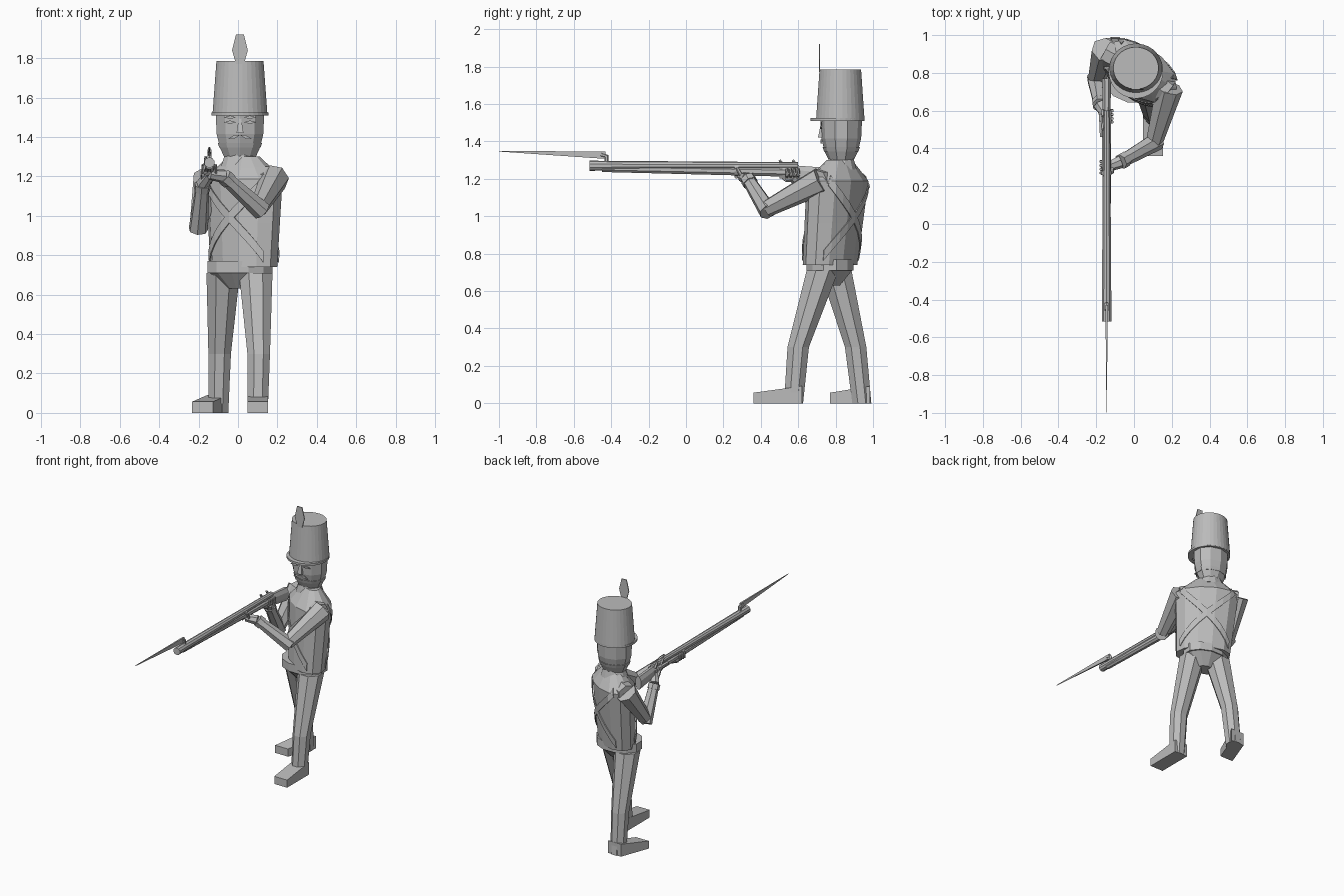
import bpy, bmesh
from math import sin, cos, pi
from mathutils import Vector, Matrix

if "Cube" in bpy.data.objects:
    bpy.data.objects.remove(bpy.data.objects["Cube"])

SHADE = (0.5, 0.5, 0.5, 1)
grey = bpy.data.materials.new("plain_grey")
grey.use_nodes = True
grey.diffuse_color = SHADE
grey.node_tree.nodes["Principled BSDF"].inputs["Base Color"].default_value = SHADE


def finish(name, bm):
    bmesh.ops.recalc_face_normals(bm, faces=bm.faces)
    mesh = bpy.data.meshes.new(name)
    bm.to_mesh(mesh)
    bm.free()
    mesh.materials.append(grey)
    part = bpy.data.objects.new(name, mesh)
    bpy.context.collection.objects.link(part)
    return part


def loft(name, rings, sides, plane="level", turn=0):
    """Skin elliptical rings, each given as (centre, half width, half depth)."""
    bm = bmesh.new()
    loops = []
    for i, (centre, width, depth) in enumerate(rings):
        if plane == "level":
            across, along = Vector((cos(turn), sin(turn), 0)), Vector((-sin(turn), cos(turn), 0))
        elif plane == "upright":
            across, along = Vector((1, 0, 0)), Vector((0, 0, 1))
        else:
            before, after = rings[max(i - 1, 0)][0], rings[min(i + 1, len(rings) - 1)][0]
            heading = (after - before).normalized()
            helper = Vector((0, 1, 0)) if abs(heading.z) > 0.9 else Vector((0, 0, 1))
            across = heading.cross(helper).normalized()
            along = across.cross(heading)
        angles = [2 * pi * (k + 0.5) / sides for k in range(sides)]
        loops.append([bm.verts.new(centre + across * width * cos(a) + along * depth * sin(a)) for a in angles])
    for low, high in zip(loops, loops[1:]):
        for k in range(sides):
            nxt = (k + 1) % sides
            bm.faces.new((low[k], low[nxt], high[nxt], high[k]))
    bm.faces.new(loops[0])
    bm.faces.new(loops[-1])
    return finish(name, bm)


def tube(name, points, start, end, sides=7, plane="path", flat=1):
    """Loft along points with the radius running evenly from start to end."""
    last = len(points) - 1
    radii = [start + (end - start) * i / last for i in range(last + 1)]
    return loft(name, [(Vector(p), r, r * flat) for p, r in zip(points, radii)], sides, plane)


def plate(name, outline, shift):
    """Extrude a flat outline by a vector."""
    bm = bmesh.new()
    face = bm.faces.new([bm.verts.new(p) for p in outline])
    grown = bmesh.ops.extrude_face_region(bm, geom=[face])["geom"]
    bmesh.ops.translate(bm, vec=shift, verts=[g for g in grown if isinstance(g, bmesh.types.BMVert)])
    return finish(name, bm)


MIDDLE = 0.01
HEAD_Y = 0.83
TWIST = -0.6


# Torso, twisted so that the left shoulder leads
def torso_ring(t):
    swell = 1 - 3 * max(0, t - 0.8)
    centre = Vector((0.03, 0.77 + t * 0.05, 0.74 + t * 0.56))
    return centre, (0.19 + t * 0.04) * swell, (0.12 + t * 0.015) * swell


def column(name, y, bottom, top, start, end, sides=12, flat=1):
    """Upright tapering part on the body's middle line."""
    return tube(name, [(MIDDLE, y, bottom), (MIDDLE, y, top)], start, end, sides, "level", flat)


loft("torso", [torso_ring(t) for t in (0, 0.4, 0.8, 0.9, 1)], 12, turn=TWIST)
column("collar", HEAD_Y, 1.25, 1.31, 0.1, 0.08, flat=0.85)
column("coat_hem", 0.77, 0.71, 0.77, 0.17, 0.17, flat=0.77)
column("pelvis", 0.77, 0.63, 0.72, 0.07, 0.17, flat=0.77)

# Crossed belts on chest and back
for face, middle_angle in (("front", -pi / 2), ("back", pi / 2)):
    for side, sign in (("left", 1), ("right", -1)):
        bm = bmesh.new()
        rows = []
        for k in range(-4, 5):
            angle = middle_angle + sign * k / 4
            row = []
            for edge in (-0.05, 0.05):
                centre, width, depth = torso_ring(0.45 - k * 0.09 + edge)
                spot = Vector(((width + 0.008) * cos(angle), (depth + 0.008) * sin(angle), 0))
                spot.rotate(Matrix.Rotation(TWIST, 3, "Z"))
                row.append(bm.verts.new(centre + spot))
            rows.append(row)
        for low, high in zip(rows, rows[1:]):
            bm.faces.new((low[0], low[1], high[1], high[0]))
        belt = finish(f"{face}_belt_{side}", bm)
        belt.modifiers.new("thickness", "SOLIDIFY").thickness = 0.006


# Head, narrowing to the chin
def head_ring(t, scale=1):
    taper = 0.045 * (1 - t) ** 3
    return Vector((MIDDLE, HEAD_Y, 1.3 + t * 0.23)), (0.13 - taper) * scale, (0.112 - taper) * scale


column("neck", HEAD_Y, 1.25, 1.36, 0.07, 0.07)
loft("head", [head_ring(t) for t in (0, 0.2, 0.5, 1)], 10)
loft("chin_strap", [head_ring(t, 1.03) for t in (0.2, 0.3)], 10)

# Face
FACE_Y = 0.718
tube("nose", [(MIDDLE, FACE_Y + 0.005, 1.42), (MIDDLE, FACE_Y + 0.01, 1.5)], 0.025, 0.008, 4, "level")
for side, sign in (("left", 1), ("right", -1)):
    for feature, out, height, droop in (("eye", 0.05, 1.475, 0), ("eyebrow", 0.05, 1.5, 0), ("moustache", 0.03, 1.4, 0.01)):
        heart = Vector((MIDDLE + sign * out, FACE_Y, height))
        reach, rise = Vector((sign * 0.03, 0, -droop)), Vector((0, 0, 0.009))
        plate(f"{side}_{feature}", [heart - reach, heart + rise, heart + reach, heart - rise], (0, 0.009, 0))

# Tall hat with visor and plume
column("hat", HEAD_Y - 0.005, 1.515, 1.785, 0.14, 0.12, 32, flat=0.93)
column("hat_visor", HEAD_Y - 0.02, 1.51, 1.525, 0.145, 0.145, 32)
levels = [(0.02, 1.77), (0.04, 1.84), (0.02, 1.92)]
right_edge = [(MIDDLE - w, 0.71, z) for w, z in levels]
left_edge = [(MIDDLE + w, 0.71, z) for w, z in reversed(levels)]
plate("plume", right_edge + left_edge, (0, 0.006, 0))

# Legs and flat-soled shoes
for side, hip, knee, ankle, toe in (
        ("left", (0.09, 0.73, 0.71), (0.105, 0.6, 0.3), (0.1, 0.575, 0), (0.1, 0.36, 0)),
        ("right", (-0.075, 0.8, 0.71), (-0.093, 0.907, 0.3), (-0.1, 0.94, 0), (-0.18, 0.77, 0))):
    rings = [(Vector(p), r, r) for p, r in ((ankle, 0.055), (knee, 0.062), (hip, 0.092))]
    loft(f"{side}_leg", rings, 8)
    heel, tip = Vector(ankle) + Vector((0, 0.045, 0)), Vector(toe)
    rings = [(heel.lerp(tip, t), 0.075, 0.13 - t * 0.05) for t in (0, 0.4, 1)]
    shoe = loft(f"{side}_shoe", rings, 4, "upright")
    for v in shoe.data.vertices:
        v.co.z = max(v.co.z, 0)

# Arms, with hands and fingers wrapped round the stock
GUN_X = -0.145
for side, sign, shoulder, elbow, wrist, grip_y in (
        ("left", 1, (0.18, 0.7, 1.18), (0.105, 0.43, 1.04), (-0.07, 0.33, 1.2), 0.3),
        ("right", -1, (-0.155, 0.91, 1.18), (-0.2, 0.76, 0.95), (-0.18, 0.63, 1.16), 0.57)):
    shoulder, elbow, wrist = Vector(shoulder), Vector(elbow), Vector(wrist)
    inner = shoulder.lerp(torso_ring(0.8)[0], 0.4)
    tube(f"{side}_shoulder", [inner, shoulder], 0.07, 0.07)
    tube(f"{side}_upper_arm", [shoulder - (elbow - shoulder) * 0.08, elbow], 0.075, 0.046)
    tube(f"{side}_forearm", [elbow - (wrist - elbow) * 0.1, wrist], 0.05, 0.035)
    tube(f"{side}_cuff", [elbow.lerp(wrist, 0.85), wrist], 0.042, 0.042)
    grip = Vector((GUN_X, grip_y, 1.21))
    tube(f"{side}_hand", [wrist, wrist.lerp(grip, 0.5), grip], 0.035, 0.026)
    for k in range(4):
        knuckle = grip + Vector((0, (k - 1.5) * 0.02, 0))
        bend = knuckle + Vector((-sign * 0.03, 0, 0.01))
        tube(f"{side}_finger_{k}", [knuckle, bend, bend + Vector((0, 0, 0.035))], 0.011, 0.008, 5)
    thumb = grip + Vector((sign * 0.03, 0, 0))
    tube(f"{side}_thumb", [wrist, thumb, thumb + Vector((0, -0.03, 0.05))], 0.016, 0.008, 5)


# Long gun
def gun_part(name, back, front, height, start, end, sides=10, flat=1, drop=0):
    """Part running along the gun's length."""
    points = [(GUN_X, back, height - drop), (GUN_X, front, height)]
    return tube(name, points, start, end, sides, "upright", flat)


gun_part("barrel", 0.6, -0.515, 1.27, 0.019, 0.027)
gun_part("fore_stock", 0.6, -0.45, 1.255, 0.027, 0.02, 8, drop=0.02)
gun_part("butt_stock", 0.77, 0.5, 1.24, 0.026, 0.02, 8, flat=2, drop=0.03)
gun_part("barrel_band", 0.26, 0.28, 1.25, 0.028, 0.028, flat=1.3)
tube("lock_plate", [(GUN_X - 0.025, y, 1.25) for y in (0.46, 0.58)], 0.012, 0.018, 6)
for name, y in (("hammer", 0.53), ("rear_sight", 0.6)):
    foot = Vector((GUN_X - 0.02, y, 1.26))
    tube(name, [foot, foot + Vector((0, -0.03, 0.04))], 0.01, 0.007, 5)
guard = [(GUN_X, 0.56 - 0.05 * cos(a), 1.21 - 0.025 * sin(a)) for a in (0, pi / 3, 2 * pi / 3, pi)]
tube("trigger_guard", guard, 0.006, 0.006, 5)

# Bayonet
root = Vector((GUN_X, -0.425, 1.28))
tube("bayonet_arm", [root, root + Vector((0, 0, 0.04)), root + Vector((0, -0.03, 0.05))], 0.012, 0.012, 6)
gun_part("bayonet_blade", -0.43, -1, 1.348, 0.009, 0.001, 4, flat=3, drop=0.022)
